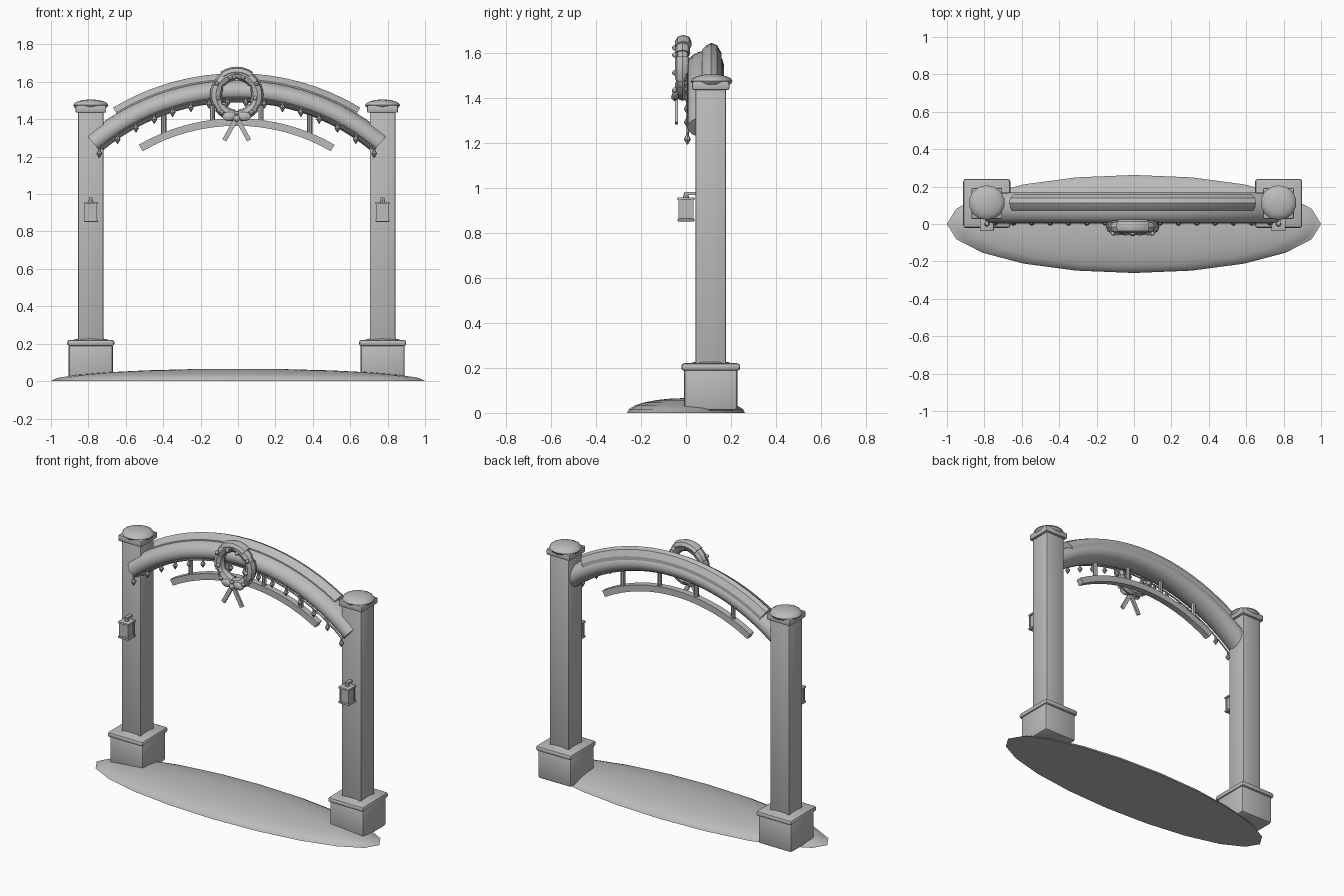
import bpy, bmesh, math
from mathutils import Matrix, Vector

if "Cube" in bpy.data.objects:
    bpy.data.objects.remove(bpy.data.objects["Cube"])

grey = bpy.data.materials.new("plain_grey")
grey.use_nodes = True
grey.diffuse_color = (0.5, 0.5, 0.5, 1)
grey.node_tree.nodes["Principled BSDF"].inputs["Base Color"].default_value = (0.5, 0.5, 0.5, 1)

X0 = -0.007         # middle of the gateway
POST_X, POST_Y = 0.78, 0.11
ARC_Z = 0.365       # shared centre height of all arcs


def finish(name, bm, angle=35):
    bmesh.ops.recalc_face_normals(bm, faces=bm.faces)
    mesh = bpy.data.meshes.new(name)
    bm.to_mesh(mesh)
    bm.free()
    mesh.materials.append(grey)
    ob = bpy.data.objects.new(name, mesh)
    bpy.context.collection.objects.link(ob)
    bpy.ops.object.select_all(action='DESELECT')
    ob.select_set(True)
    bpy.context.view_layer.objects.active = ob
    bpy.ops.object.shade_smooth_by_angle(angle=math.radians(angle))
    return ob


def add_box(bm, centre, size, bevel=0.0):
    new = bmesh.ops.create_cube(bm, size=1, matrix=Matrix.Translation(centre) @ Matrix.Diagonal((*size, 1)))
    if bevel:
        edges = {e for v in new["verts"] for e in v.link_edges}
        bmesh.ops.bevel(bm, geom=list(edges), offset=bevel, segments=2, profile=0.5, affect='EDGES')


def add_ball(bm, centre, radii, u=10, v=6):
    bmesh.ops.create_uvsphere(bm, u_segments=u, v_segments=v, radius=1,
                              matrix=Matrix.Translation(centre) @ Matrix.Diagonal((*radii, 1)))


def add_rod(bm, a, b, r1, r2=None, sides=8):
    a, b = Vector(a), Vector(b)
    turn = (b - a).to_track_quat('Z', 'Y').to_matrix().to_4x4()
    bmesh.ops.create_cone(bm, cap_ends=True, segments=sides, radius1=r1, radius2=r1 if r2 is None else r2,
                          depth=(b - a).length, matrix=Matrix.Translation((a + b) / 2) @ turn)


def add_arc(bm, profile, radius, start, end, steps, cx=X0, cz=ARC_Z):
    """Sweep a (y, outward) profile around the y axis; angles are from straight up."""
    rings = []
    for i in range(steps + 1):
        t = start + (end - start) * i / steps
        rings.append([bm.verts.new((cx + (radius + o) * math.sin(t), y, cz + (radius + o) * math.cos(t)))
                      for y, o in profile])
    n = len(profile)
    for a, b in zip(rings, rings[1:]):
        for j in range(n):
            bm.faces.new((a[j], a[(j + 1) % n], b[(j + 1) % n], b[j]))
    bm.faces.new(rings[0])
    bm.faces.new(rings[-1])


def oval(y, ry, ro, n):
    return [(y + ry * math.cos(2 * math.pi * k / n), ro * math.sin(2 * math.pi * k / n)) for k in range(n)]


# Snowy ground mound
bm = bmesh.new()
add_ball(bm, (0, 0, 0), (1, 0.262, 0.066), 20, 12)
bmesh.ops.bisect_plane(bm, geom=bm.verts[:] + bm.edges[:] + bm.faces[:], plane_co=(0, 0, 0.0),
                       plane_no=(0, 0, 1), clear_inner=True)
bmesh.ops.holes_fill(bm, edges=[e for e in bm.edges if e.is_boundary])
finish("ground_mound", bm)

# Posts, bases, caps and lanterns on both sides
for side, s in (("right", -1), ("left", 1)):
    x = X0 + s * POST_X

    bm = bmesh.new()
    add_box(bm, (x, POST_Y, 0.82), (0.137, 0.137, 1.24), 0.008)
    finish(side + "_post", bm)

    bm = bmesh.new()
    add_box(bm, (x, POST_Y, 0.105), (0.236, 0.236, 0.19), 0.014)
    finish(side + "_post_base", bm)

    bm = bmesh.new()
    add_box(bm, (x, POST_Y, 0.204), (0.252, 0.262, 0.034), 0.014)
    add_ball(bm, (x, POST_Y, 0.21), (0.11, 0.11, 0.022), 12, 8)
    finish(side + "_base_snow", bm)

    bm = bmesh.new()
    add_box(bm, (x, POST_Y, 1.455), (0.165, 0.165, 0.04), 0.008)
    finish(side + "_post_cap", bm)

    bm = bmesh.new()
    add_ball(bm, (x, POST_Y + 0.004, 1.475), (0.096, 0.093, 0.031), 14, 8)
    finish(side + "_cap_snow", bm)

    bm = bmesh.new()
    add_box(bm, (x, 0, 0.903), (0.056, 0.056, 0.09))
    for z in (0.858, 0.952):
        add_box(bm, (x, 0, z), (0.075, 0.075, 0.012), 0.003)
    for dx in (-1, 1):
        for dy in (-1, 1):
            add_box(bm, (x + dx * 0.028, dy * 0.028, 0.905), (0.009, 0.009, 0.094))
    add_rod(bm, (x, 0, 0.957), (x, 0, 0.977), 0.014, 0.008)
    add_box(bm, (x, 0.024, 0.976), (0.02, 0.06, 0.012))
    finish(side + "_lantern", bm)

# Arched beam with a snow ridge along its top
half = math.asin(0.765 / 1.185)
bm = bmesh.new()
add_arc(bm, oval(0.087, 0.081, 0.06, 16), 1.185, -half, half, 24)
finish("arch_beam", bm, 40)

bm = bmesh.new()
ridge = [(0.068, 0.02), (0.072, 0.065), (0.092, 0.085), (0.112, 0.096), (0.138, 0.085), (0.158, 0.05), (0.158, 0.02)]
add_arc(bm, ridge, 1.185, -0.542, 0.542, 16)
finish("beam_snow", bm, 25)

# Lower rail and its hangers
bm = bmesh.new()
h = 0.02
add_arc(bm, [(0.09 - h, -h), (0.09 + h, -h), (0.09 + h, h), (0.09 - h, h)], 1.02, -0.527, 0.527, 16)
finish("lower_rail", bm)

bm = bmesh.new()
for dx in (-0.39, -0.13, 0.13, 0.39):
    low = ARC_Z + math.sqrt(1.02 ** 2 - dx ** 2)
    add_rod(bm, (X0 + dx, 0.09, low), (X0 + dx, 0.09, low + 0.14), 0.014)
finish("rail_hangers", bm)

# String of bulbs along the front of the beam
bm = bmesh.new()
add_arc(bm, oval(0.008, 0.005, 0.005, 6), 1.15, -0.7, 0.7, 24)
finish("light_wire", bm)

bm = bmesh.new()
for i in range(16):
    dx = -0.735 + i * 0.098
    z = ARC_Z + math.sqrt(1.125 ** 2 - dx ** 2)
    p = Vector((X0 + dx, 0.006, z))
    add_rod(bm, p + Vector((0, 0, 0.014)), p + Vector((0, 0, 0.03)), 0.007)
    add_rod(bm, p, p + Vector((0, 0, 0.018)), 0.016, 0.006)
    add_rod(bm, p, p - Vector((0, 0, 0.024)), 0.016, 0.002)
finish("light_bulbs", bm)

# Wreath ring with thicker clumps, berries and a snow patch
WZ, WY, WR = 1.53, -0.016, 0.111
bm = bmesh.new()
add_arc(bm, oval(WY, 0.028, 0.026, 8), WR, 0, 2 * math.pi, 24, X0, WZ)
for k in range(6):
    t = math.pi / 6 + k * math.pi / 3
    add_arc(bm, oval(WY, 0.034, 0.032, 8), WR, t - 0.42, t + 0.42, 4, X0, WZ)
finish("wreath", bm, 40)

bm = bmesh.new()
for k in range(9):
    t = 0.35 + k * 2 * math.pi / 9
    r = WR + (0.012 if k % 2 else -0.012)
    add_ball(bm, (X0 + r * math.sin(t), WY - 0.034, WZ + r * math.cos(t)), (0.012, 0.012, 0.012), 8, 6)
finish("wreath_berries", bm)

bm = bmesh.new()
add_arc(bm, oval(WY + 0.004, 0.036, 0.028, 8), WR + 0.012, -0.62, 0.62, 6, X0, WZ)
finish("wreath_snow", bm, 40)

# Bow with two loops, knot and tails
bm = bmesh.new()
add_ball(bm, (X0, -0.05, 1.405), (0.018, 0.016, 0.018))
for s in (-1, 1):
    add_ball(bm, (X0 + s * 0.042, -0.045, 1.415), (0.036, 0.016, 0.025))
    m = Matrix.Translation((X0 + s * 0.036, -0.042, 1.342)) @ Matrix.Rotation(-s * 0.5, 4, 'Y')
    bmesh.ops.create_cube(bm, size=1, matrix=m @ Matrix.Diagonal((0.024, 0.014, 0.125, 1)))
finish("wreath_bow", bm)
